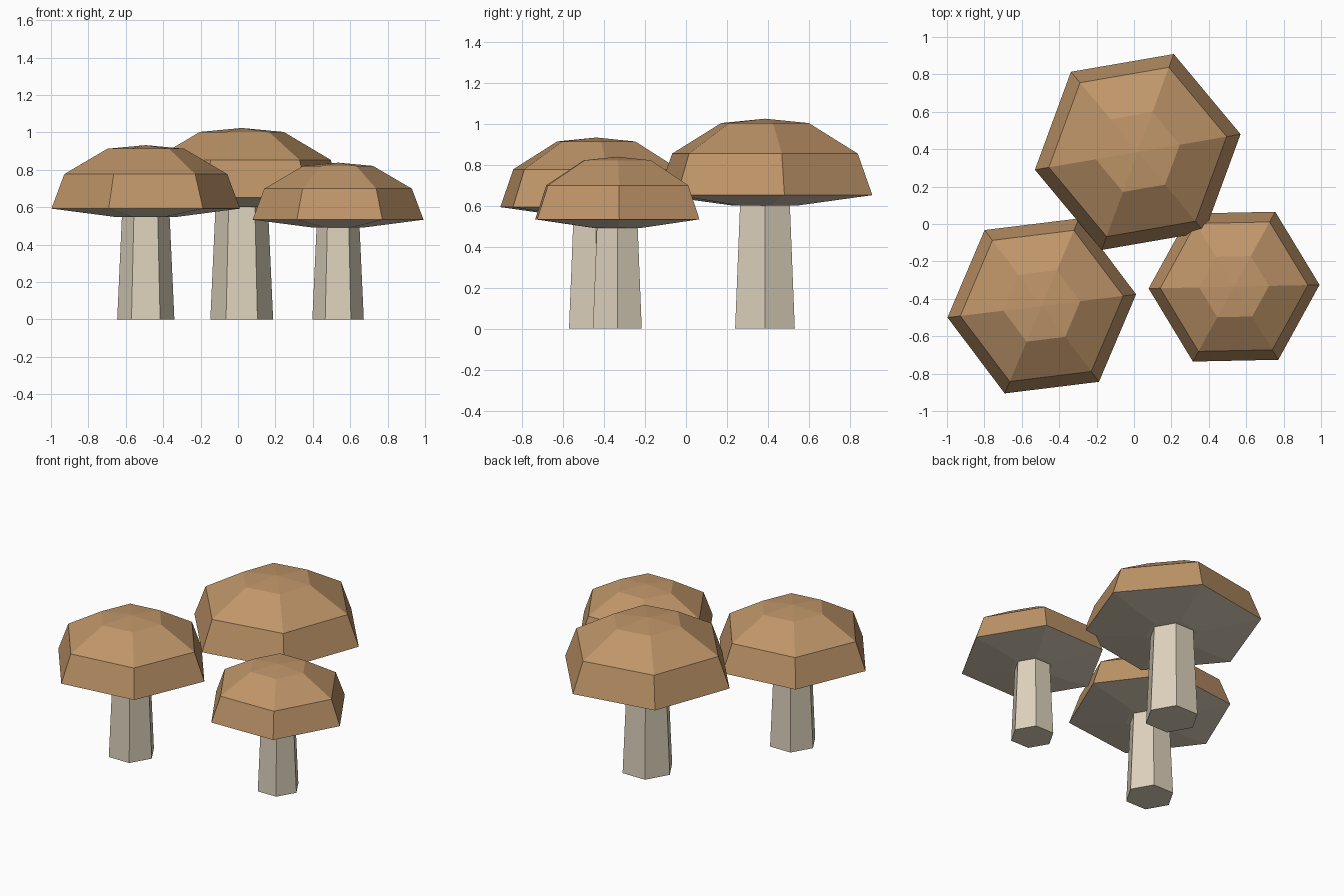
import bpy, bmesh, math

if "Cube" in bpy.data.objects:
    bpy.data.objects.remove(bpy.data.objects["Cube"])

SIDES = 6


def material(name, colour):
    m = bpy.data.materials.new(name)
    m.diffuse_color = (*colour, 1.0)
    m.use_nodes = True
    m.node_tree.nodes["Principled BSDF"].inputs["Base Color"].default_value = m.diffuse_color
    return m


brown = material("cap_brown", (0.52, 0.30, 0.14))
cream = material("stem_cream", (0.72, 0.64, 0.50))


def lathe(name, profile, size, centre, angle, mats):
    """Six-sided flat-shaded revolve of (radius, height) pairs; radius 0 makes a tip."""
    bm = bmesh.new()
    rings = []
    for r, z in profile:
        count = SIDES if r > 0 else 1
        rings.append([bm.verts.new((size * r * math.cos(angle + math.tau * i / SIDES),
                                    size * r * math.sin(angle + math.tau * i / SIDES),
                                    size * z)) for i in range(count)])
    for low, high in zip(rings, rings[1:]):
        for i in range(SIDES):
            j = (i + 1) % SIDES
            if len(high) == 1:
                bm.faces.new((low[i], low[j], high[0]))
            else:
                bm.faces.new((low[i], low[j], high[j], high[i]))
    # Close the open ends
    bm.faces.new(rings[0][::-1])
    if len(rings[-1]) > 1:
        bm.faces.new(rings[-1])
    bmesh.ops.recalc_face_normals(bm, faces=bm.faces)
    # Downward faces take the last material (pale underside)
    for f in bm.faces:
        f.material_index = len(mats) - 1 if f.normal.z < -0.5 else 0
    mesh = bpy.data.meshes.new(name)
    bm.to_mesh(mesh)
    bm.free()
    for m in mats:
        mesh.materials.append(m)
    ob = bpy.data.objects.new(name, mesh)
    ob.location = (*centre, 0)
    bpy.context.collection.objects.link(ob)
    return ob


# Profiles for a mushroom with cap radius 1
CAP = [(0.30, 1.076), (1.0, 1.167), (0.864, 1.53), (0.408, 1.797), (0, 1.835)]
STEM = [(0.301, 0), (0.251, 1.09)]

# name, cap radius, centre, cap turn in degrees
for name, size, centre, turn in [
        ("large", 0.558, (0.02, 0.385), 9.8),
        ("medium", 0.508, (-0.493, -0.438), 7.0),
        ("small", 0.457, (0.535, -0.335), 1.2)]:
    lathe(name + "_cap", CAP, size, centre, math.radians(turn), [brown, cream])
    lathe(name + "_stem", STEM, size, centre, 0, [cream])
